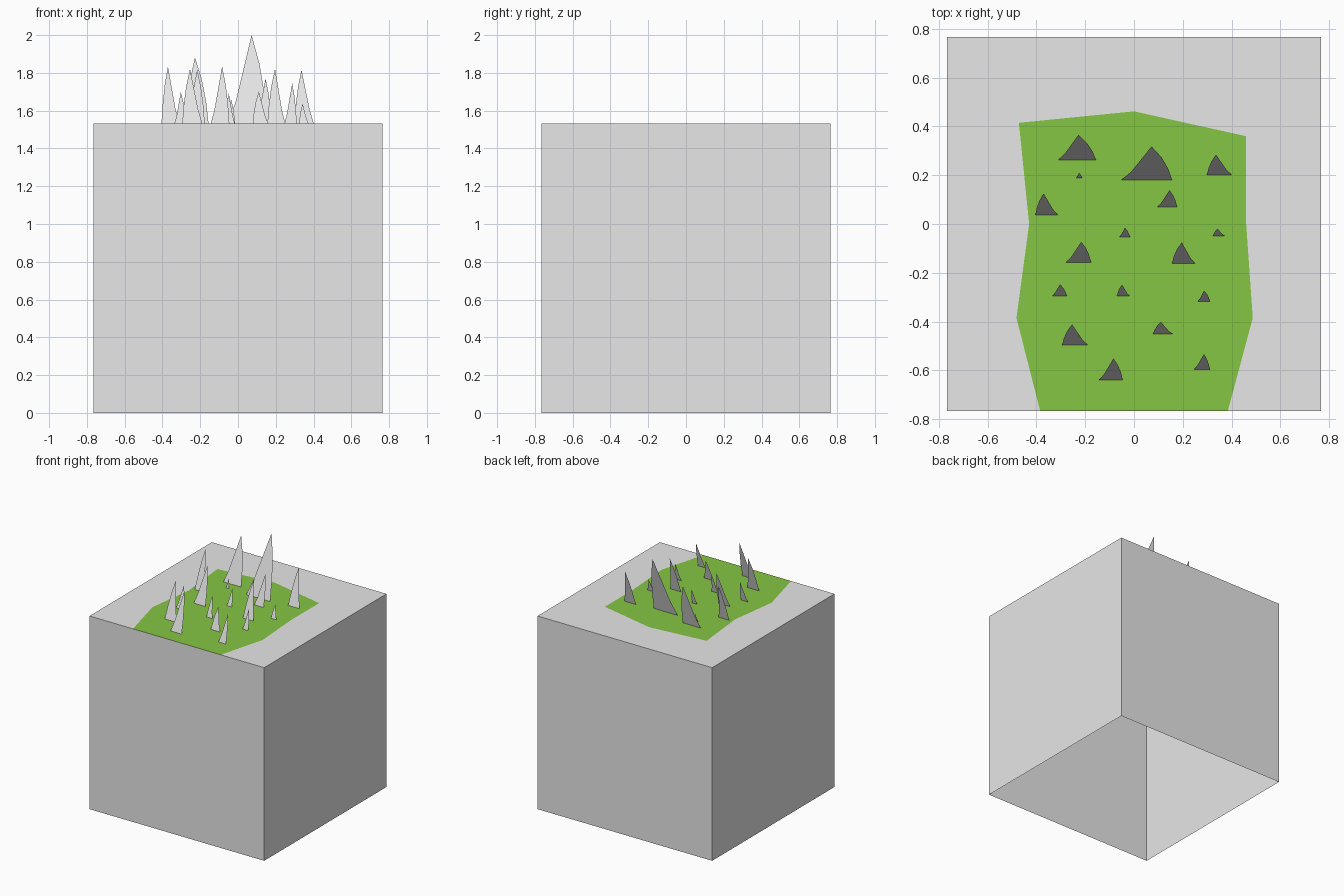
import bpy
import bmesh

cube = bpy.data.objects.get("Cube")
if cube:
    bpy.data.objects.remove(cube, do_unlink=True)

HALF, TOP = 0.766, 1.532   # block half width and height
LEAN = 0.295               # backward lean of every blade per unit of height


def make_material(name, colour):
    mat = bpy.data.materials.new(name)
    mat.use_nodes = True
    mat.diffuse_color = colour
    mat.node_tree.nodes["Principled BSDF"].inputs["Base Color"].default_value = colour
    return mat


def make_object(name, bm, materials):
    mesh = bpy.data.meshes.new(name)
    bm.to_mesh(mesh)
    bm.free()
    for mat in materials:
        mesh.materials.append(mat)
    obj = bpy.data.objects.new(name, mesh)
    bpy.context.collection.objects.link(obj)
    return obj


grey = make_material("light grey", (0.8, 0.8, 0.8, 1))
green = make_material("grass green", (0.235, 0.565, 0.056, 1))

# Block: four walls and a top, open underneath, with a grass patch set into the top
bm = bmesh.new()
corners = [(-HALF, -HALF), (HALF, -HALF), (HALF, HALF), (-HALF, HALF)]
low = [bm.verts.new((x, y, 0)) for x, y in corners]
high = [bm.verts.new((x, y, TOP)) for x, y in corners]
outline = [(0.385, -HALF), (0.487, -0.385), (0.46, 0), (0.46, 0.36), (0, 0.462),
           (-0.472, 0.415), (-0.43, 0), (-0.482, -0.385), (-0.385, -HALF)]
patch = [bm.verts.new((x, y, TOP)) for x, y in outline]

bm.faces.new([low[0], low[1], high[1], patch[0], patch[-1], high[0]])
for i in range(1, 4):
    j = (i + 1) % 4
    bm.faces.new([low[i], low[j], high[j], high[i]])
bm.faces.new(patch).material_index = 1
# grey border wraps round the patch in two halves, joined behind its middle point
mid = len(patch) // 2
back = bm.verts.new((0, HALF, TOP))
bm.faces.new([high[1], high[2], back] + patch[mid::-1])
bm.faces.new([back, high[3], high[0]] + patch[:mid - 1:-1])
make_object("block", bm, [grey, green])


def side(apex, base, is_short):
    """Edge points (x, drop from the tip) : short sides bulge, long sides pinch in."""
    steps = [(0.5, 0.33), (0.82, 0.67)] if is_short else [(0.4, 0.45), (0.67, 0.75)]
    return [(apex + (base - apex) * f, d) for f, d in steps + [(1, 1)]]


def add_blade(number, left, right, y, apex, height):
    left_short = apex - left < right - apex
    points = [(apex, 0)] + side(apex, left, left_short)
    points += side(apex, right, not left_short)[::-1]
    bm = bmesh.new()
    verts = []
    for x, drop in points:
        rise = height * (1 - drop)
        verts.append(bm.verts.new((x, y + LEAN * rise, TOP + rise)))
    bm.faces.new(verts)
    make_object(f"grass_blade_{number}", bm, [grey])


# Flat grass blades, in thousandths: left, right, y, tip x, height
blades = [
    (-312, -156, 262, -228, 350), (-53, 156, 180, 72, 468),
    (299, 401, 201, 336, 285), (-238, -213, 188, -225, 75),
    (-405, -311, 36, -371, 302), (94, 177, 69, 146, 238),
    (-61, -16, -54, -37, 130), (324, 373, -50, 342, 105),
    (-279, -176, -157, -216, 285), (156, 250, -161, 196, 290),
    (-336, -275, -296, -303, 165), (-70, -17, -296, -49, 160),
    (262, 311, -317, 287, 150), (-295, -189, -497, -254, 290),
    (246, 311, -596, 287, 213), (78, 160, -452, 110, 170),
    (-144, -46, -640, -84, 302),
]
for number, blade in enumerate(blades, 1):
    add_blade(number, *(v / 1000 for v in blade))
